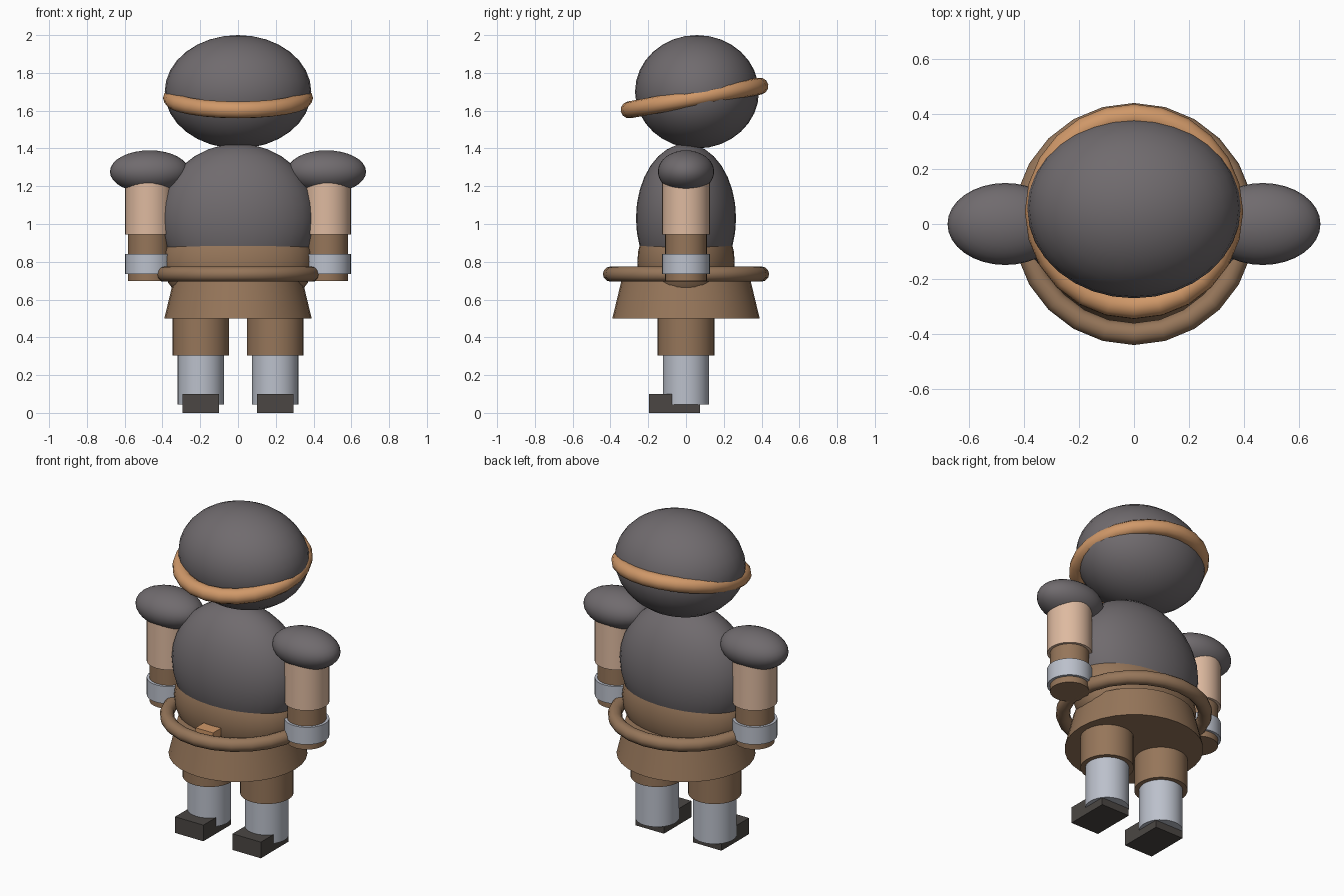
import bpy, math

if "Cube" in bpy.data.objects:
    bpy.data.objects.remove(bpy.data.objects["Cube"])


def material(name, rgb):
    m = bpy.data.materials.new(name)
    m.diffuse_color = (*rgb, 1)
    m.use_nodes = True
    m.node_tree.nodes["Principled BSDF"].inputs["Base Color"].default_value = m.diffuse_color
    return m


CHARCOAL = material("charcoal_cloth", (0.162, 0.147, 0.156))
BROWN = material("brown_leather", (0.305, 0.181, 0.102))
TAN = material("tan_leather", (0.63, 0.315, 0.14))
SKIN = material("skin", (0.73, 0.49, 0.35))
SILVER = material("silver_metal", (0.50, 0.53, 0.60))
SHOE = material("dark_shoe", (0.07, 0.062, 0.057))


def finish(name, mat, smooth=True):
    o = bpy.context.object
    o.name = name
    o.data.materials.append(mat)
    if smooth:
        bpy.ops.object.shade_smooth_by_angle(angle=math.radians(40))
    return o


def ellipsoid(name, mat, loc, radii):
    bpy.ops.mesh.primitive_uv_sphere_add(segments=32, ring_count=16, radius=1, location=loc)
    bpy.context.object.scale = radii
    bpy.ops.object.transform_apply(location=False, rotation=False, scale=True)
    return finish(name, mat)


def tube(name, mat, x, z0, z1, r0, r1=None):
    bpy.ops.mesh.primitive_cone_add(vertices=32, radius1=r0, radius2=r0 if r1 is None else r1,
                                    depth=z1 - z0, location=(x, 0, (z0 + z1) / 2))
    return finish(name, mat)


def ring(name, mat, loc, major, minor, tilt=0):
    bpy.ops.mesh.primitive_torus_add(major_segments=24, minor_segments=12, major_radius=major,
                                     minor_radius=minor, location=loc, rotation=(tilt, 0, 0))
    return finish(name, mat)


def box(name, mat, lo, hi):
    bpy.ops.mesh.primitive_cube_add(size=1, location=[(a + b) / 2 for a, b in zip(lo, hi)])
    bpy.context.object.scale = [b - a for a, b in zip(lo, hi)]
    bpy.ops.object.transform_apply(location=False, rotation=False, scale=True)
    return finish(name, mat, smooth=False)


# Head with tilted band
ellipsoid("head", CHARCOAL, (0, 0.058, 1.70), (0.388, 0.328, 0.30))
ring("head_band", TAN, (0, 0.045, 1.667), 0.352, 0.045, math.radians(10.3))

# Torso, hips, skirt, belt and buckle
ellipsoid("torso", CHARCOAL, (0, 0, 1.03), (0.415, 0.265, 0.395))
ellipsoid("hips", BROWN, (0, 0, 0.80), (0.40, 0.258, 0.29))
tube("skirt", BROWN, 0, 0.50, 0.70, 0.39, 0.342)
ring("belt", BROWN, (0, 0, 0.735), 0.40, 0.04)
box("belt_buckle", TAN, (-0.06, -0.33, 0.70), (0.06, -0.25, 0.765))

# Arms and legs on both sides
for side, s in (("left", -1), ("right", 1)):
    ax, lx = s * 0.472, s * 0.197
    ellipsoid(side + "_shoulder_pad", CHARCOAL, (ax - s * 0.004, 0, 1.277), (0.21, 0.149, 0.113))
    tube(side + "_upper_arm", SKIN, ax, 0.945, 1.28, 0.126)
    tube(side + "_forearm", BROWN, ax, 0.697, 0.96, 0.11)
    tube(side + "_wrist_guard", SILVER, ax, 0.735, 0.842, 0.126)
    tube(side + "_thigh", BROWN, lx, 0.305, 0.56, 0.15)
    tube(side + "_shin", SILVER, lx, 0.045, 0.34, 0.123)
    box(side + "_shoe", SHOE, (lx - 0.097, -0.196, 0), (lx + 0.097, 0.073, 0.10))
